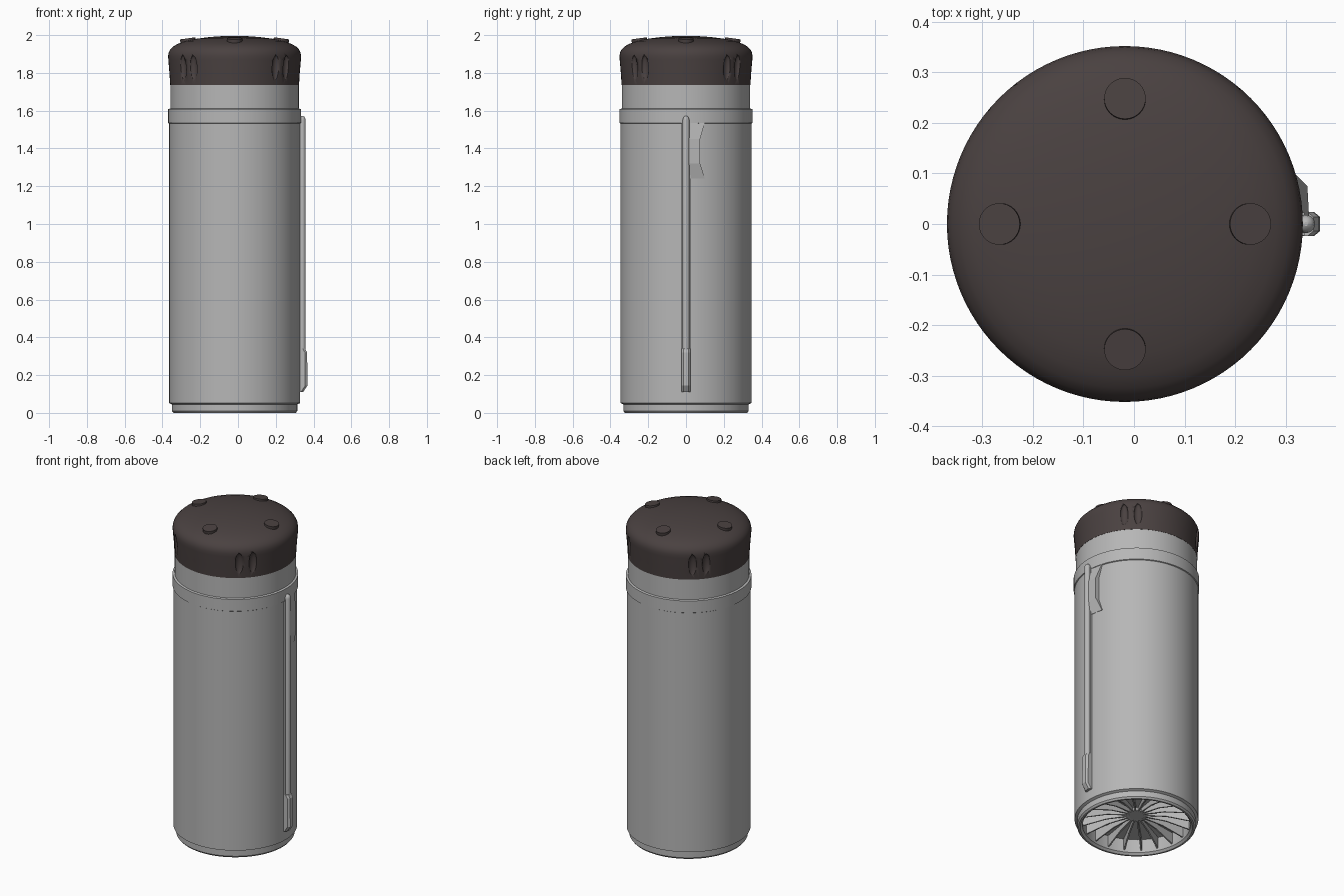
import bpy, bmesh, math
from mathutils import Matrix, Vector

if "Cube" in bpy.data.objects:
    bpy.data.objects.remove(bpy.data.objects["Cube"])

CX = -0.018  # axis of the tumbler


def material(name, rgb):
    m = bpy.data.materials.new(name)
    m.diffuse_color = (*rgb, 1)
    m.use_nodes = True
    m.node_tree.nodes["Principled BSDF"].inputs["Base Color"].default_value = m.diffuse_color
    return m


STEEL = material("light grey", (0.47, 0.47, 0.47))
BROWN = material("dark brown", (0.068, 0.053, 0.052))


def finish(name, bm, mat, smooth=True):
    bmesh.ops.recalc_face_normals(bm, faces=bm.faces)
    me = bpy.data.meshes.new(name)
    bm.to_mesh(me)
    bm.free()
    ob = bpy.data.objects.new(name, me)
    bpy.context.collection.objects.link(ob)
    me.materials.append(mat)
    if smooth:
        bpy.ops.object.select_all(action='DESELECT')
        ob.select_set(True)
        bpy.context.view_layer.objects.active = ob
        bpy.ops.object.shade_smooth_by_angle(angle=math.radians(30))
    return ob


def lathe(name, profile, mat, seg=96, smooth=True):
    """Revolve (radius, z) points about the tumbler axis."""
    bm = bmesh.new()
    vs = [bm.verts.new((CX + r, 0, z)) for r, z in profile]
    es = [bm.edges.new(p) for p in zip(vs, vs[1:])]
    bmesh.ops.spin(bm, geom=vs + es, cent=(CX, 0, 0), axis=(0, 0, 1),
                   angle=math.tau, steps=seg)
    bmesh.ops.remove_doubles(bm, verts=bm.verts, dist=1e-5)
    return finish(name, bm, mat, smooth)


def loft(bm, rings):
    """Closed solid through rings with equal point counts."""
    rows = [[bm.verts.new(p) for p in ring] for ring in rings]
    for a, b in zip(rows, rows[1:]):
        for i in range(len(a)):
            j = (i + 1) % len(a)
            bm.faces.new((a[i], a[j], b[j], b[i]))
    bm.faces.new(rows[0])
    bm.faces.new(rows[-1])


# Body with stepped foot, recessed underside, collar band and neck
lathe("body", [
    (0, 0.095), (0.302, 0.095), (0.302, 0.012), (0.314, 0), (0.324, 0),
    (0.332, 0.010), (0.332, 0.045), (0.347, 0.052), (0.347, 1.532),
    (0.352, 1.535), (0.352, 1.608), (0.340, 1.611), (0.340, 1.74), (0, 1.74)], STEEL)

# Underside hub and radial ribs
lathe("base_hub", [(0, 0.075), (0.06, 0.075), (0.06, 0.1), (0, 0.1)], STEEL)
bm = bmesh.new()
side = [(0.04, 0.1), (0.04, 0.075), (0.17, 0.062), (0.305, 0.025), (0.305, 0.1)]
for k in range(20):
    rot = Matrix.Rotation(math.tau * (k + 0.5) / 20, 4, 'Z')
    loft(bm, [[Vector((CX, 0, 0)) + rot @ Vector((r, t, z)) for r, z in side]
              for t in (-0.004, 0.004)])
finish("base_ribs", bm, STEEL, False)

# Domed cap
cap = lathe("cap", [
    (0, 1.735), (0.341, 1.735), (0.345, 1.80), (0.351, 1.87), (0.352, 1.89),
    (0.349, 1.908), (0.341, 1.924), (0.325, 1.940), (0.30, 1.954), (0.26, 1.968),
    (0.20, 1.981), (0.13, 1.990), (0.06, 1.995), (0, 1.996)], BROWN)

# Finger dents: four pairs of ellipsoids cut from the cap side
bm = bmesh.new()
for k in range(4):
    for off in (-6.4, 6.4):
        rot = Matrix.Rotation(math.radians(45 + 90 * k + off), 4, 'Z')
        mat = (Matrix.Translation((CX, 0, 1.825)) @ rot
               @ Matrix.Translation((0.35, 0, 0)) @ Matrix.Diagonal((0.018, 0.023, 0.067, 1)))
        bmesh.ops.create_uvsphere(bm, u_segments=24, v_segments=16, radius=1, matrix=mat)
cutter = finish("dent_cutter", bm, BROWN)
cutter.hide_render = True
mod = cap.modifiers.new("dents", 'BOOLEAN')
mod.operation, mod.solver, mod.object = 'DIFFERENCE', 'EXACT', cutter
bpy.context.view_layer.objects.active = cap
bpy.ops.object.modifier_apply(modifier=mod.name)
bpy.data.objects.remove(cutter)

# Four round feet on the cap top, tilted along the dome
bm = bmesh.new()
for k in range(4):
    mat = (Matrix.Translation((CX, 0, 0)) @ Matrix.Rotation(k * math.pi / 2, 4, 'Z')
           @ Matrix.Translation((0.247, 0, 1.972)) @ Matrix.Rotation(math.radians(8), 4, 'Y'))
    bmesh.ops.create_cone(bm, cap_ends=True, segments=32, radius1=0.041, radius2=0.041,
                          depth=0.022, matrix=mat)
finish("cap_feet", bm, BROWN)

# Side rod with rounded top, standing on a thin backing strip
bm = bmesh.new()


def rod_ring(z, r):
    return [(0.34 + r * math.cos(a), r * math.sin(a), z)
            for a in (math.tau * i / 20 for i in range(20))]


loft(bm, [rod_ring(0.2, 0.018), rod_ring(1.55, 0.018), rod_ring(1.56, 0.016),
          rod_ring(1.568, 0.011), rod_ring(1.572, 0.004)])
finish("side_rod", bm, STEEL)
bm = bmesh.new()
loft(bm, [[(0.30, -0.023, z), (0.337, -0.023, z), (0.337, 0.023, z), (0.30, 0.023, z)]
          for z in (0.12, 1.545)])
finish("rod_backing", bm, STEEL, False)

# Thicker lower end of the rod, tapered underneath
bm = bmesh.new()
loft(bm, [[(0.30, -0.024, z), (x - 0.012, -0.024, z), (x, -0.014, z), (x, 0.014, z),
           (x - 0.012, 0.024, z), (0.30, 0.024, z)]
          for z, x in ((0.11, 0.345), (0.145, 0.368), (0.32, 0.366), (0.34, 0.355))])
finish("rod_end", bm, STEEL, False)

# Faceted catch beside the rod, notched at its middle
bm = bmesh.new()
loft(bm, [[(0.30, 0.0, z), (x0, 0.0, z), (x1, y, z), (0.30, y, z)]
          for z, x0, x1, y in ((1.24, 0.336, 0.318, 0.10), (1.32, 0.347, 0.343, 0.075),
                               (1.45, 0.347, 0.343, 0.075), (1.54, 0.336, 0.318, 0.10))])
finish("side_catch", bm, STEEL, False)
